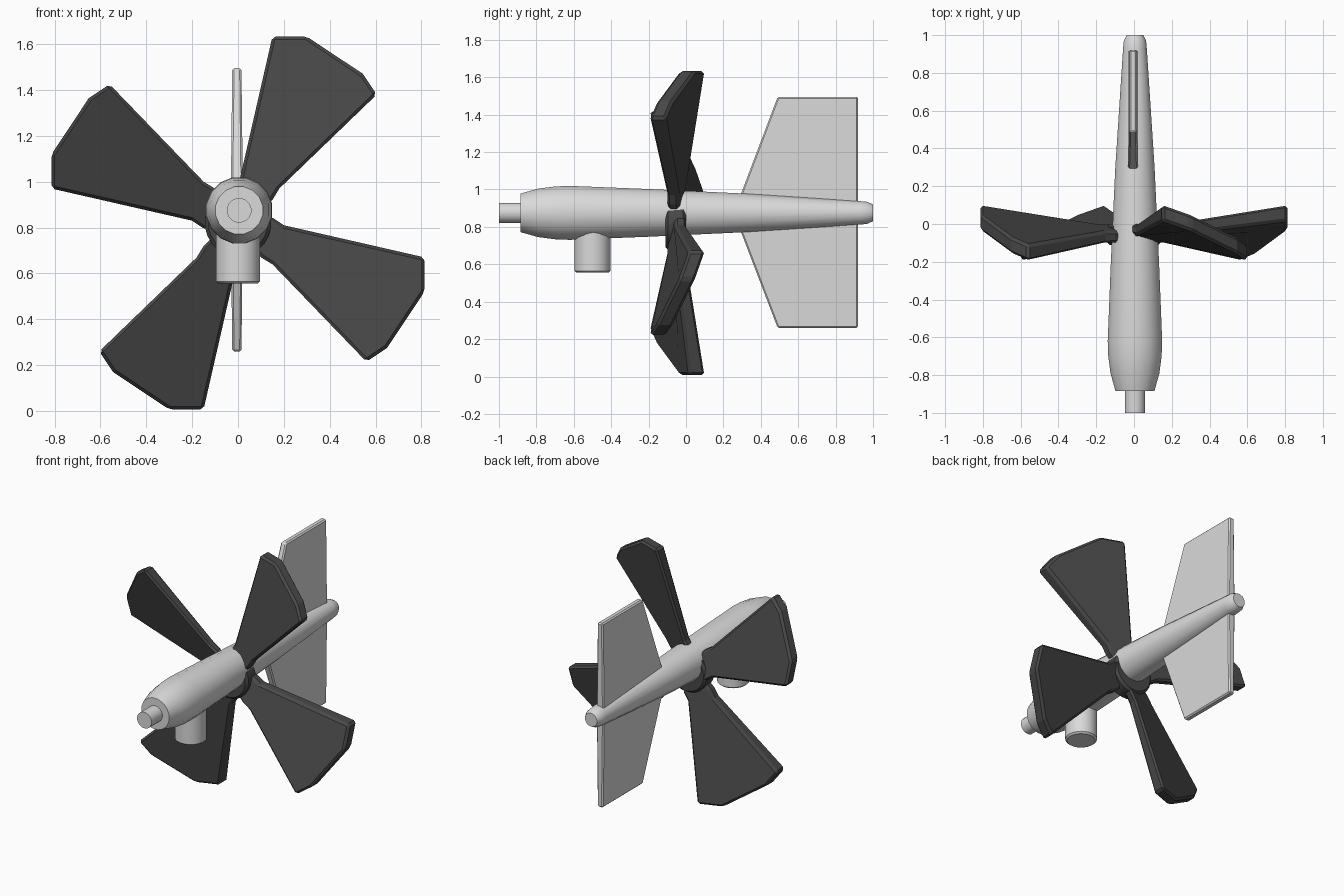
import bpy
import bmesh
from math import cos, sin, pi, radians, hypot
from mathutils import Matrix, Vector

cube = bpy.data.objects.get("Cube")
if cube:
    bpy.data.objects.remove(cube, do_unlink=True)


def material(name, value):
    mat = bpy.data.materials.new(name)
    mat.use_nodes = True
    colour = (value, value, value, 1)
    mat.diffuse_color = colour
    mat.node_tree.nodes["Principled BSDF"].inputs["Base Color"].default_value = colour
    return mat


LIGHT = material("light grey", 0.7)
DARK = material("charcoal", 0.065)
AXIS_Z = 0.875   # fuselage axis height
HUB_Z = 0.82     # propeller axis height


def loft(name, rings, mat, bevel=0, smooth=False):
    """Bridge rings of equal point count and cap both ends."""
    bm = bmesh.new()
    loops = [[bm.verts.new(p) for p in ring] for ring in rings]
    for a, b in zip(loops, loops[1:]):
        for i in range(len(a)):
            j = (i + 1) % len(a)
            bm.faces.new((a[i], a[j], b[j], b[i]))
    bm.faces.new(loops[0])
    bm.faces.new(loops[-1])
    bmesh.ops.recalc_face_normals(bm, faces=bm.faces)
    mesh = bpy.data.meshes.new(name)
    bm.to_mesh(mesh)
    bm.free()
    mesh.materials.append(mat)
    obj = bpy.data.objects.new(name, mesh)
    bpy.context.collection.objects.link(obj)
    if smooth:
        bpy.ops.object.select_all(action="DESELECT")
        obj.select_set(True)
        bpy.context.view_layer.objects.active = obj
        bpy.ops.object.shade_smooth_by_angle(angle=radians(35))
    if bevel:
        mod = obj.modifiers.new("soft edges", "BEVEL")
        mod.width = bevel
        mod.segments = 1
        mod.angle_limit = radians(25)
    return obj


def turned(name, profile, mat, centre, upright=False, sides=16):
    """Round part from (position, radius) pairs along y, or z if upright."""
    rings = []
    for pos, rad in profile:
        ring = []
        for i in range(sides):
            a = 2 * pi * (i + 0.5) / sides
            u, v = rad * cos(a), rad * sin(a)
            offset = (u, v, pos) if upright else (u, pos, v)
            ring.append(Vector(centre) + Vector(offset))
        rings.append(ring)
    return loft(name, rings, mat, smooth=True)


# Fuselage, nose shaft and the post underneath
turned("fuselage", [(-0.885, 0.105), (-0.79, 0.132), (-0.7, 0.144), (-0.62, 0.147),
                    (-0.2, 0.13), (0.3, 0.106), (0.93, 0.064), (0.97, 0.06), (1, 0.045)],
       LIGHT, (0.005, 0, AXIS_Z))
turned("nose_shaft", [(-1, 0.054), (-0.87, 0.054)], LIGHT, (0.005, 0, AXIS_Z))
turned("lower_post", [(0.555, 0.085), (0.565, 0.097), (0.83, 0.097)], LIGHT,
       (0, -0.5, 0), upright=True, sides=24)

# Tail fin: sections (height, front edge, half thickness)
fin = [(0.26, 0.49, 0.02), (0.77, 0.295, 0.026), (0.98, 0.295, 0.026), (1.495, 0.49, 0.02)]
loft("tail_fin", [[(-0.005 + sx * half, y, z) for sx, y in
                   ((-1, front), (1, front), (1, 0.92), (-1, 0.92))]
                  for z, front, half in fin], LIGHT, bevel=0.008)

# Propeller hub
turned("propeller_hub", [(-0.11, 0.13), (-0.095, 0.145), (-0.015, 0.145), (0, 0.13)],
       DARK, (0, 0, HUB_Z), sides=24)

# Pitched blades: one outline in the propeller plane, repeated by quarter turns
outline = [(0.15, 0.813), (0.3, 0.813), (0.545, 0.65), (0.605, 0.56), (0.18, 0.15),
           (0.15, 0.10), (0.08, 0.03), (-0.02, 0.08), (-0.03, 0.14), (0.01, 0.2)]
for n in range(4):
    turn = Matrix.Translation((0, 0, HUB_Z)) @ Matrix.Rotation(n * pi / 2, 4, "Y")
    faces = []
    for side in (-1, 1):
        ring = []
        for x, z in outline:
            reach = min(1, hypot(x, z) / 0.82)
            across = 0.87 * x - 0.49 * z
            y = -0.05 - (0.2 + 0.21 * reach) * across + side * (0.028 + 0.015 * reach)
            ring.append(turn @ Vector((x, y, z)))
        faces.append(ring)
    loft(f"blade_{n + 1}", faces, DARK, bevel=0.014)
